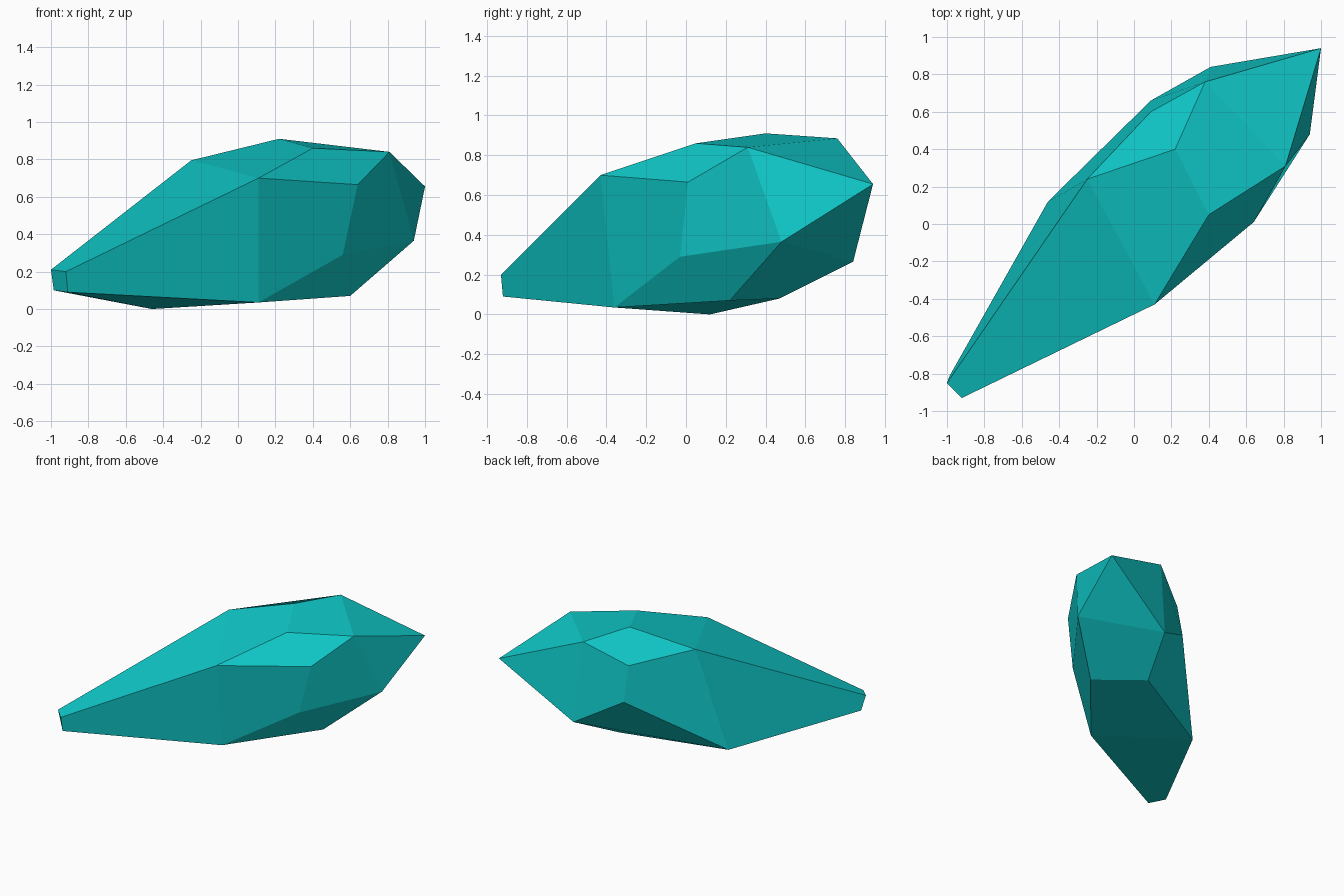
import bpy
import bmesh

cube = bpy.data.objects.get("Cube")
if cube:
    bpy.data.objects.remove(cube, do_unlink=True)

teal = bpy.data.materials.new("teal_crystal")
teal.use_nodes = True
colour = (0.005, 0.58, 0.58, 1)
teal.diffuse_color = colour
teal.node_tree.nodes["Principled BSDF"].inputs["Base Color"].default_value = colour

bm = bmesh.new()


def ring(*points):
    return [bm.verts.new(p) for p in points]


# Cross-sections from the narrow broken end to the pointed end,
# each going upper left, upper right, lower right, lower left
end = ring((-1, -.85, .21), (-.92, -.93, .2), (-.91, -.92, .09), (-.985, -.81, .1))
shoulder = ring((-.25, .24, .795), (.11, -.43, .7), (.11, -.36, .035), (-.46, .12, 0))
girdle_a = ring((.22, .4, .91), (.64, .01, .665), (.6, .22, .07), (.09, .66, .44))
girdle_b = ring((.4, .05, .86), (.56, -.03, .29), (.26, .47, .08), (.09, .6, .71))
crown = ring((.38, .76, .885), (.81, .31, .84), (.94, .48, .365), (.41, .84, .265))
tip = bm.verts.new((1, .94, .655))

# Facets, repeated around the four sides
bm.faces.new(end)
for i in range(4):
    j = (i + 1) % 4
    for facet in (
        (end[i], end[j], shoulder[j], shoulder[i]),
        (shoulder[i], shoulder[j], girdle_b[i], girdle_a[i]),
        (shoulder[i], girdle_a[i], crown[i], girdle_b[i - 1]),
        (girdle_a[i], girdle_b[i], crown[j], crown[i]),
        (crown[i], crown[j], tip),
    ):
        bm.faces.new(facet)
bmesh.ops.recalc_face_normals(bm, faces=bm.faces)

mesh = bpy.data.meshes.new("crystal_shard")
bm.to_mesh(mesh)
bm.free()
mesh.materials.append(teal)
shard = bpy.data.objects.new("crystal_shard", mesh)
bpy.context.collection.objects.link(shard)
